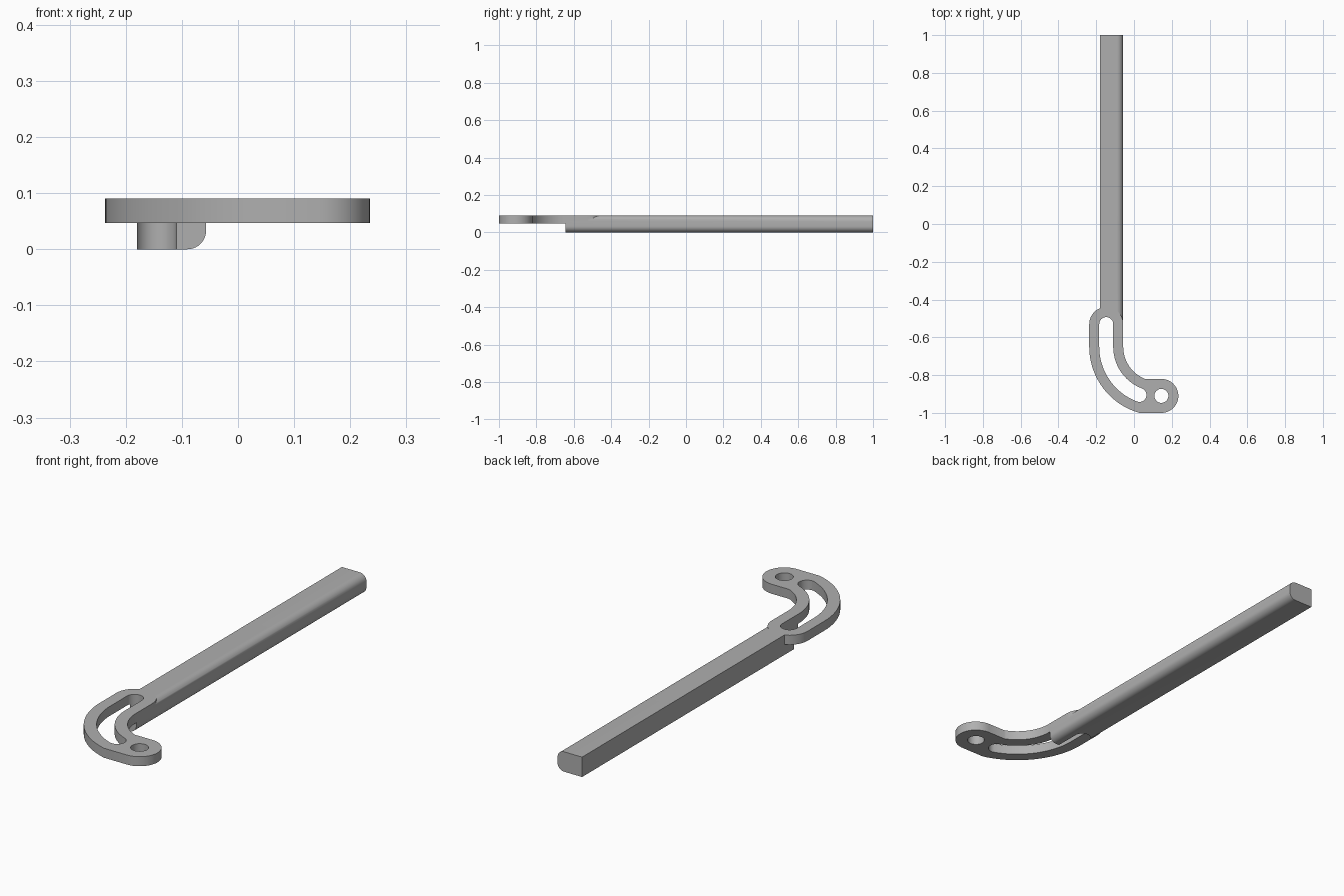
import bpy
import bmesh
from math import cos, sin, radians, sqrt, asin, degrees

cube = bpy.data.objects.get("Cube")
if cube:
    bpy.data.objects.remove(cube)

# Main dimensions
TOP, PLATE_BOTTOM = 0.09, 0.047
HALF_WIDTH, SLOT = 0.09, 0.037
START = (-0.147, -0.53)        # upper end of the slot
BEND = (0.126, -0.65)          # centre of the curved run
BEND_R = BEND[0] - START[0]
PIVOT = (0.145, -0.91)         # round end with the hole
SLOT_END = 249.2

steel = bpy.data.materials.new("plain grey")
steel.use_nodes = True
grey = (0.43, 0.43, 0.43, 1)
steel.diffuse_color = grey
steel.node_tree.nodes["Principled BSDF"].inputs["Base Color"].default_value = grey


def arc(centre, r, a0, a1, n=24):
    angles = [radians(a0 + (a1 - a0) * i / n) for i in range(n + 1)]
    return [(centre[0] + r * cos(a), centre[1] + r * sin(a)) for a in angles]


def extrude(name, outline, place, offset):
    """Extrude an outline, mapped to 3D by place, along offset."""
    bm = bmesh.new()
    face = bm.faces.new([bm.verts.new(place(p)) for p in outline])
    res = bmesh.ops.extrude_face_region(bm, geom=[face])
    verts = [v for v in res["geom"] if isinstance(v, bmesh.types.BMVert)]
    bmesh.ops.translate(bm, vec=offset, verts=verts)
    bmesh.ops.recalc_face_normals(bm, faces=bm.faces)
    mesh = bpy.data.meshes.new(name)
    bm.to_mesh(mesh)
    bm.free()
    mesh.materials.append(steel)
    obj = bpy.data.objects.new(name, mesh)
    bpy.context.collection.objects.link(obj)
    return obj


def combine(target, other, operation):
    mod = target.modifiers.new(operation.lower(), 'BOOLEAN')
    mod.operation, mod.solver, mod.object = operation, 'EXACT', other
    bpy.context.view_layer.objects.active = target
    bpy.ops.object.modifier_apply(modifier=mod.name)
    bpy.data.objects.remove(other)


# Long bar, rounded along both edges of its left side
left, right, r = -0.18, START[0] + HALF_WIDTH, 0.033
section = [(left, TOP), (left, 0)]
section += arc((right - r, r), r, -90, 0, 10)
section += arc((right - r, TOP - r), r, 0, 90, 10)
arm = extrude("slotted_arm", section, lambda p: (p[0], -0.645, p[1]), (0, 1.645, 0))

# Curved plate: round upper end, outer bend, pivot lobe, inner bend
outer_r, inner_r = BEND_R + HALF_WIDTH, BEND_R - HALF_WIDTH
outer_end = 180 + degrees(asin((BEND[1] - PIVOT[1] + HALF_WIDTH) / outer_r))
inner_end = 180 + degrees(asin((BEND[1] - PIVOT[1] - HALF_WIDTH) / inner_r))
outline = arc(START, HALF_WIDTH, 0, 180)
outline += arc(BEND, outer_r, 180, outer_end)
outline += arc(PIVOT, HALF_WIDTH, -90, 90)
outline += arc(BEND, inner_r, inner_end, 180)
plate = extrude("curved_plate", outline, lambda p: (*p, PLATE_BOTTOM),
                (0, 0, TOP - PLATE_BOTTOM))
combine(arm, plate, 'UNION')

# Curved slot and pivot hole, cut right through
end = arc(BEND, BEND_R, SLOT_END, SLOT_END, 1)[0]
slot = arc(START, SLOT, 0, 180)
slot += arc(BEND, BEND_R + SLOT, 180, SLOT_END)
slot += arc(end, SLOT, SLOT_END, SLOT_END + 180)[1:-1]
slot += arc(BEND, BEND_R - SLOT, SLOT_END, 180)
hole = arc(PIVOT, SLOT, 0, 360, 40)[:-1]
for name, shape in (("slot_cutter", slot), ("hole_cutter", hole)):
    cutter = extrude(name, shape, lambda p: (*p, -0.1), (0, 0, 0.3))
    cutter.hide_render = True
    combine(arm, cutter, 'DIFFERENCE')

bpy.ops.object.select_all(action='DESELECT')
arm.select_set(True)
bpy.context.view_layer.objects.active = arm
bpy.ops.object.shade_smooth_by_angle(angle=radians(30))
